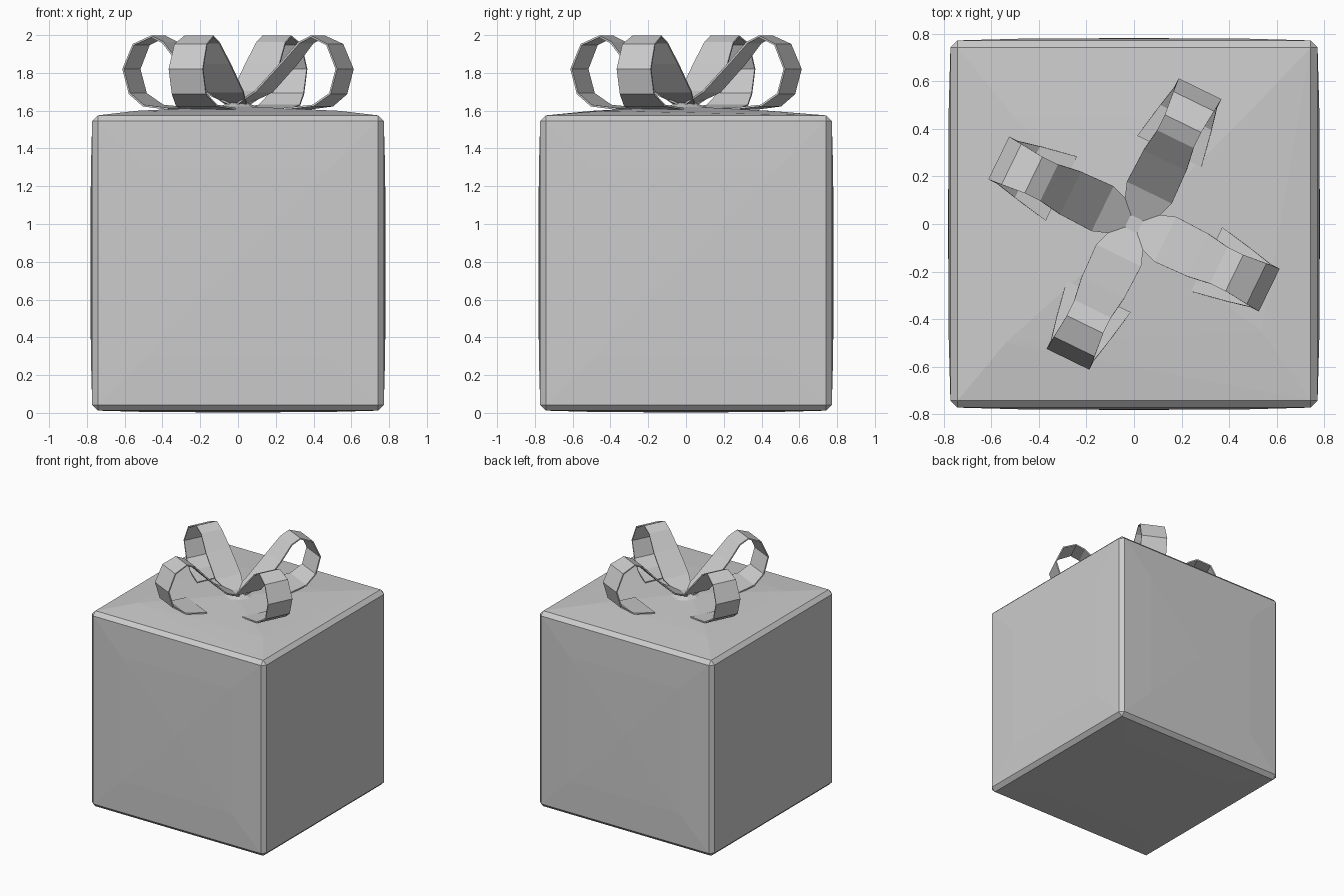
import bpy, bmesh, math, random
from mathutils import Vector

if "Cube" in bpy.data.objects:
    bpy.data.objects.remove(bpy.data.objects["Cube"])

random.seed(4)
grey = bpy.data.materials.new("plain grey")
grey.diffuse_color = (0.6, 0.6, 0.6, 1)
grey.use_nodes = True
grey.node_tree.nodes["Principled BSDF"].inputs["Base Color"].default_value = grey.diffuse_color


def add_object(name, bm):
    mesh = bpy.data.meshes.new(name)
    bm.to_mesh(mesh)
    bm.free()
    mesh.materials.append(grey)
    obj = bpy.data.objects.new(name, mesh)
    bpy.context.collection.objects.link(obj)
    return obj


# Box: chamfered block whose faces swell slightly, most of all the lid
W, Z0, Z1 = 0.772, 0.012, 1.575
bm = bmesh.new()
bmesh.ops.create_cube(bm, size=1)
for v in bm.verts:
    v.co = Vector((v.co.x * 2 * W, v.co.y * 2 * W, Z0 + (v.co.z + 0.5) * (Z1 - Z0)))
bmesh.ops.bevel(bm, geom=bm.edges[:], offset=0.03, segments=1, affect='EDGES')
bm.normal_update()
for face in [f for f in bm.faces if f.calc_area() > 1]:
    n = face.normal.copy()
    lid = n.z > 0.9
    bmesh.ops.inset_individual(bm, faces=[face], thickness=0.36)
    for v in face.verts:
        v.co += n * (0.024 if lid else 0.007)
        if lid:  # uneven wrapping folds
            v.co += Vector((random.uniform(-.06, .06), random.uniform(-.06, .06), 0))
    tip = bmesh.ops.poke(bm, faces=[face])["verts"][0]
    tip.co += n * (0.026 if lid else 0.003)
bmesh.ops.triangulate(bm, faces=[f for f in bm.faces if len(f.verts) > 3])
add_object("gift_box", bm)

# Bow loops: (distance from centre, height, half width) along the ribbon
PATH = [(0.02, 1.635, 0.06), (0.15, 1.70, 0.105), (0.30, 1.85, 0.10),
        (0.40, 1.96, 0.085), (0.47, 1.993, 0.085), (0.57, 1.95, 0.095),
        (0.628, 1.82, 0.10), (0.59, 1.69, 0.10), (0.50, 1.627, 0.12),
        (0.34, 1.61, 0.15)]
for i, name in enumerate(("right", "back", "left", "front")):
    a = math.radians(-26 + 90 * i)
    out = Vector((math.cos(a), math.sin(a), 0))
    side = Vector((-out.y, out.x, 0))
    bm = bmesh.new()
    rows = []
    for r, z, w in PATH:
        mid = out * r + Vector((0, 0, z))
        rows.append([bm.verts.new(mid + side * w * s) for s in (-1, 1)])
    for p, q in zip(rows, rows[1:]):
        bm.faces.new((p[0], p[1], q[1], q[0]))
    bow = add_object("bow_loop_" + name, bm)
    thick = bow.modifiers.new("ribbon thickness", 'SOLIDIFY')
    thick.thickness = 0.01
    thick.offset = 0

# Knot: low faceted patch where the loops meet
bm = bmesh.new()
bmesh.ops.create_cone(bm, cap_ends=True, segments=8, radius1=0.13, radius2=0.04, depth=0.035)
for v in bm.verts:
    v.co.z += 1.6275
add_object("bow_knot", bm)
